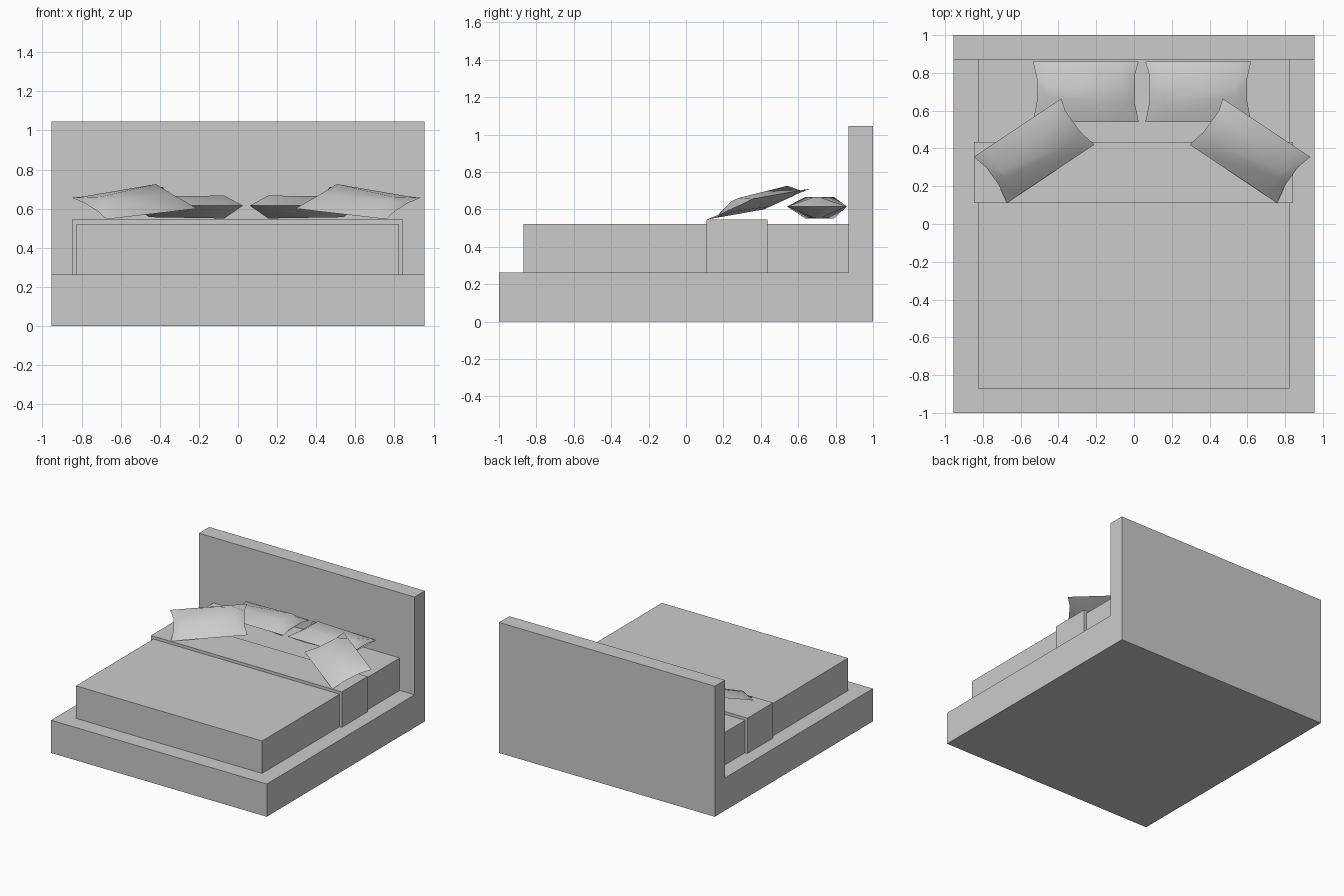
import bpy, bmesh, math
from mathutils import Vector, Matrix

cube = bpy.data.objects.get("Cube")
if cube:
    bpy.data.objects.remove(cube, do_unlink=True)

grey = bpy.data.materials.new("plain grey")
grey.use_nodes = True
grey.diffuse_color = (0.6, 0.6, 0.6, 1)
grey.node_tree.nodes["Principled BSDF"].inputs["Base Color"].default_value = (0.6, 0.6, 0.6, 1)


def finish(name, bm):
    bmesh.ops.recalc_face_normals(bm, faces=bm.faces)
    mesh = bpy.data.meshes.new(name)
    bm.to_mesh(mesh)
    bm.free()
    mesh.materials.append(grey)
    obj = bpy.data.objects.new(name, mesh)
    bpy.context.collection.objects.link(obj)
    return obj


def extrude_x(name, profile, x0, x1):
    """Side profile of (y, z) points swept from x0 to x1."""
    bm = bmesh.new()
    face = bm.faces.new([bm.verts.new((x0, y, z)) for y, z in profile])
    out = bmesh.ops.extrude_face_region(bm, geom=[face])
    verts = [g for g in out["geom"] if isinstance(g, bmesh.types.BMVert)]
    bmesh.ops.translate(bm, verts=verts, vec=(x1 - x0, 0, 0))
    return finish(name, bm)


def box(name, x0, x1, y0, y1, z0, z1):
    return extrude_x(name, [(y0, z0), (y1, z0), (y1, z1), (y0, z1)], x0, x1)


# Cushion rows along its length: (u, [v of four points])
ROWS = [(-0.28, (-0.16, -0.06, 0.09, 0.16)),
        (-0.185, (-0.16, -0.06, 0.09, 0.16)),
        (0.20, (-0.16, -0.025, 0.025, 0.16)),
        (0.28, (-0.16, -0.05, 0.07, 0.16))]


def cushion(name, centre, u_axis, v_axis, top, bottom, mirror):
    """Pinched cushion: a 4 x 4 grid above and below one shared seam."""
    u_axis = Vector(u_axis).normalized()
    n = u_axis.cross(Vector(v_axis)).normalized()
    v_axis = n.cross(u_axis)
    bm = bmesh.new()
    seam = {}

    def vert(i, j, h):
        u, vs = ROWS[i]
        end, side = i in (0, 3), j in (0, 3)
        if end and not side:
            u *= 0.925                       # concave ends
        p = Vector(centre) + u_axis * u + v_axis * vs[j]
        if end or side:
            if (i, j) not in seam:
                seam[i, j] = bm.verts.new(p)
            return seam[i, j]
        return bm.verts.new(p + n * h * (0.9 if i == 2 else 1))

    for h in (top, -bottom):
        g = [[vert(i, j, h) for j in range(4)] for i in range(4)]
        for i in range(3):
            for j in range(3):
                bm.faces.new((g[i][j], g[i + 1][j], g[i + 1][j + 1], g[i][j + 1]))
    if mirror:
        for v in bm.verts:
            v.co.x = 0.085 - v.co.x
    obj = finish(name, bm)
    bpy.ops.object.select_all(action='DESELECT')
    obj.select_set(True)
    bpy.context.view_layer.objects.active = obj
    bpy.ops.object.shade_smooth_by_angle(angle=math.radians(30))


# Bed base and headboard in one L-shaped profile
extrude_x("base_with_headboard",
          [(-1, 0), (1, 0), (1, 1.045), (0.87, 1.045), (0.87, 0.262), (-1, 0.262)],
          -0.955, 0.955)
# Mattress and the folded blanket across it
box("mattress", -0.827, 0.823, -0.87, 0.87, 0.262, 0.522)
box("blanket", -0.848, 0.843, 0.11, 0.435, 0.262, 0.545)

# Two flat pillows at the back, two tilted ones in front
for side, mirror in (("left", False), ("right", True)):
    cushion("back_pillow_" + side, (0.34, 0.70, 0.615),
            (1, 0, 0), (0, 1, 0), 0.052, 0.065, mirror)
    cushion("front_pillow_" + side, (0.614, 0.388, 0.628),
            (0.465, -0.31, -0.055), (0.172, 0.245, 0.11), 0.052, 0.012, mirror)
